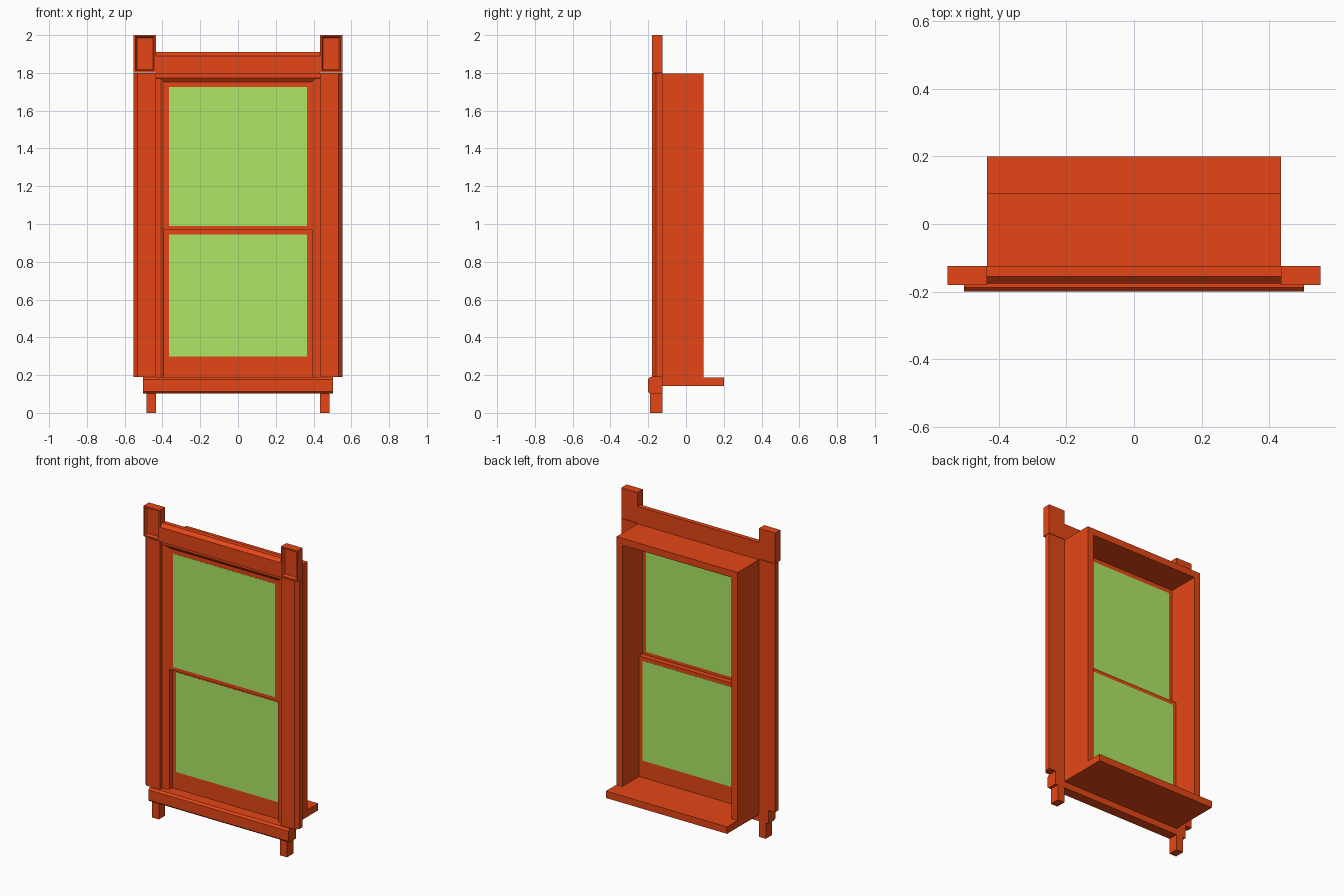
import bpy
import bmesh

cube = bpy.data.objects.get("Cube")
if cube:
    bpy.data.objects.remove(cube, do_unlink=True)


def make_material(name, colour):
    mat = bpy.data.materials.new(name)
    mat.use_nodes = True
    mat.diffuse_color = colour
    mat.node_tree.nodes["Principled BSDF"].inputs["Base Color"].default_value = colour
    return mat


PAINT = make_material("red_paint", (0.78, 0.062, 0.008, 1))
GLASS = make_material("green_glass", (0.42, 0.8, 0.13, 1))


def finish(bm, name, mat):
    bmesh.ops.recalc_face_normals(bm, faces=bm.faces)
    mesh = bpy.data.meshes.new(name)
    bm.to_mesh(mesh)
    bm.free()
    mesh.materials.append(mat)
    obj = bpy.data.objects.new(name, mesh)
    bpy.context.collection.objects.link(obj)
    return obj


def box(name, x, y, z, mat=PAINT):
    bm = bmesh.new()
    bmesh.ops.create_cube(bm, size=1)
    for v in bm.verts:
        v.co = [r[0] if c < 0 else r[1] for c, r in zip(v.co, (x, y, z))]
    return finish(bm, name, mat)


def extrude(name, profile, axis, start, end):
    """Sweep a 2D profile along x (profile is y, z) or z (profile is x, y)."""
    bm = bmesh.new()
    rings = []
    for t in (start, end):
        rings.append([bm.verts.new((t, a, b) if axis == "x" else (a, b, t))
                      for a, b in profile])
    n = len(profile)
    bm.faces.new(rings[0])
    bm.faces.new(rings[1])
    for i in range(n):
        j = (i + 1) % n
        bm.faces.new((rings[0][i], rings[0][j], rings[1][j], rings[1][i]))
    return finish(bm, name, PAINT)


def panel_block(name, x, y, z, border, slope, depth):
    """Box whose front face has a recessed panel with sloped edges."""
    obj = box(name, x, y, z)
    bm = bmesh.new()
    bm.from_mesh(obj.data)
    bm.normal_update()
    front = [f for f in bm.faces if f.normal.y < -0.9]
    bmesh.ops.inset_region(bm, faces=front, thickness=border)
    bmesh.ops.inset_region(bm, faces=front, thickness=slope, depth=-depth)
    bm.to_mesh(obj.data)
    bm.free()


BACK = -0.125   # rear of the casing
FACE = -0.18    # front of the casing
HALF = 0.435    # half width of the frame box
REAR = 0.092    # rear of the frame box

# Parts that repeat on both sides
for side, s in (("left", 1), ("right", -1)):
    def span(a, b):
        return sorted((s * a, s * b))

    # Side casing with a chamfered outer edge
    casing = [(HALF, BACK), (HALF, FACE), (0.533, FACE), (0.552, -0.16), (0.552, BACK)]
    extrude(side + "_casing", [(s * a, b) for a, b in casing], "z", 0.19, 1.8)
    # Jamb with a chamfered inner edge
    jamb = [(HALF, REAR), (HALF, -0.157), (0.412, -0.157), (0.391, -0.143), (0.391, REAR)]
    extrude(side + "_jamb", [(s * a, b) for a, b in jamb], "z", 0.18, 1.77)
    # Corner block and foot
    panel_block(side + "_corner_block", span(HALF, 0.552), (FACE, BACK),
                (1.803, 2.0), 0.012, 0.011, 0.015)
    box(side + "_foot", span(HALF, 0.485), (-0.19, BACK), (0, 0.11))

# Head of the frame, with a chamfer continuing the jambs
extrude("head_jamb", [(REAR, 1.797), (-0.157, 1.797), (-0.157, 1.772),
                      (-0.143, 1.753), (REAR, 1.753)], "x", -HALF, HALF)

# Head casing with a sloped top edge
extrude("head_casing", [(BACK, 1.795), (-0.176, 1.795), (-0.176, 1.89),
                        (-0.155, 1.91), (BACK, 1.91)], "x", -HALF, HALF)

# Sills
extrude("front_sill", [(BACK, 0.102), (-0.19, 0.102), (-0.2, 0.112), (-0.2, 0.178),
                       (-0.188, 0.19), (BACK, 0.19)], "x", -0.503, 0.503)
box("inner_sill", (-HALF, HALF), (BACK, 0.2), (0.143, 0.188))


# Sashes, each with a flush pane on both faces
def sash(name, y, z, pane_z):
    box(name + "_sash", (-0.392, 0.392), y, z)
    box(name + "_pane", (-0.366, 0.366), (y[0] - 0.001, y[1] + 0.001), pane_z, GLASS)


sash("upper", (-0.143, -0.113), (0.967, 1.757), (0.99, 1.725))
sash("lower", (-0.114, -0.078), (0.185, 0.97), (0.298, 0.945))
